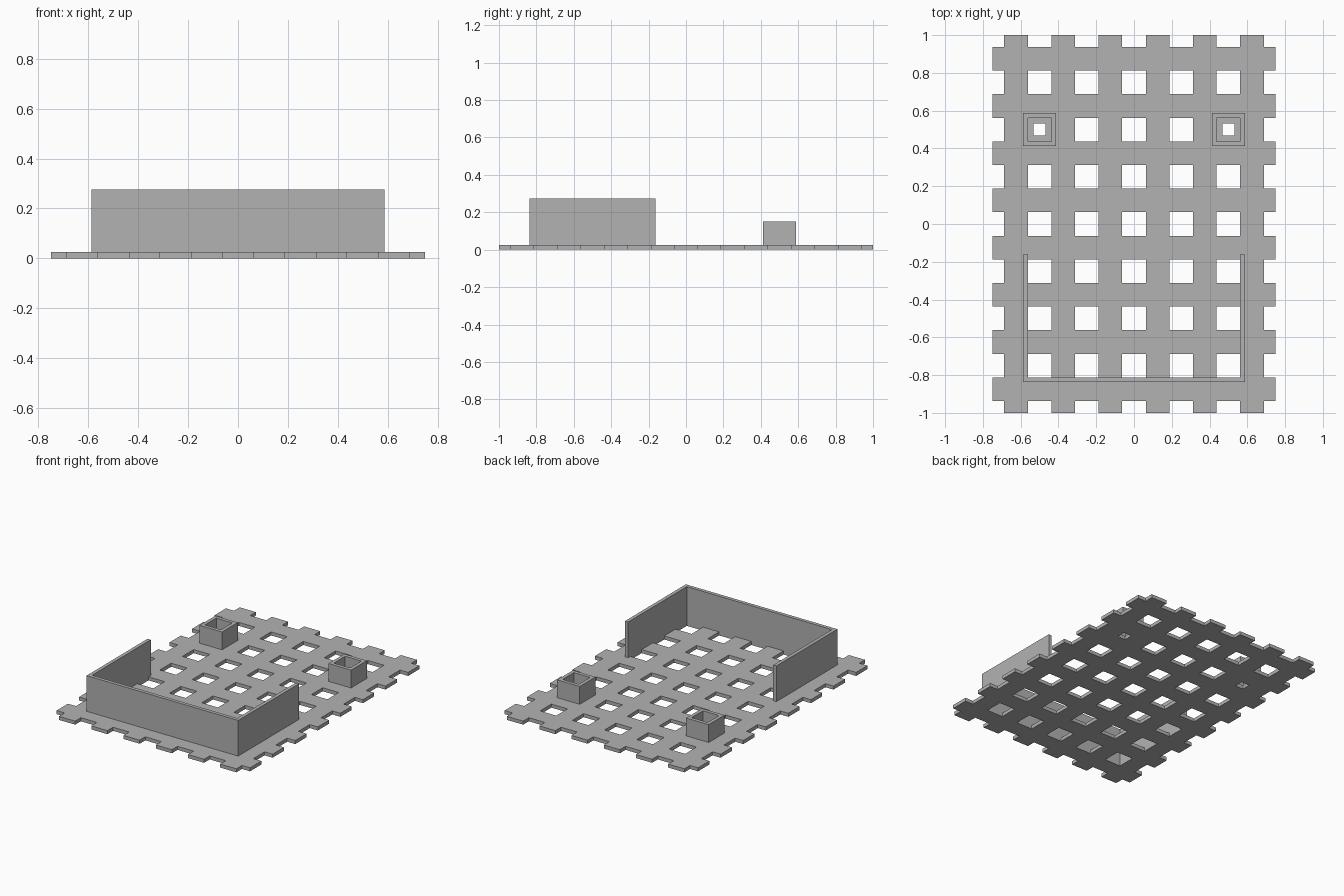
import bpy
import bmesh

default = bpy.data.objects.get("Cube")
if default:
    bpy.data.objects.remove(default, do_unlink=True)

grey = bpy.data.materials.new("plain_grey")
grey.use_nodes = True
COLOUR = (0.448, 0.448, 0.448, 1)
grey.diffuse_color = COLOUR
grey.node_tree.nodes["Principled BSDF"].inputs["Base Color"].default_value = COLOUR

PITCH = 0.125        # width of a hole and of a bar
PLATE = 0.025        # plate and wall thickness


def extruded_cells(name, xs, ys, z0, z1, solid):
    """Extrude the solid cells of a rectangular lattice from z0 to z1."""
    bm = bmesh.new()
    verts = {}

    def corner(i, j):
        if (i, j) not in verts:
            verts[i, j] = bm.verts.new((xs[i], ys[j], z0))
        return verts[i, j]

    for i in range(len(xs) - 1):
        for j in range(len(ys) - 1):
            if solid(i, j):
                bm.faces.new([corner(i, j), corner(i + 1, j),
                              corner(i + 1, j + 1), corner(i, j + 1)])
    top = bmesh.ops.extrude_face_region(bm, geom=bm.faces[:])["geom"]
    bmesh.ops.translate(bm, vec=(0, 0, z1 - z0),
                        verts=[g for g in top if isinstance(g, bmesh.types.BMVert)])
    bmesh.ops.recalc_face_normals(bm, faces=bm.faces[:])
    mesh = bpy.data.meshes.new(name)
    bm.to_mesh(mesh)
    bm.free()
    mesh.materials.append(grey)
    obj = bpy.data.objects.new(name, mesh)
    bpy.context.collection.objects.link(obj)
    return obj


def lattice(half):
    """Cell edges centred on zero, with the outer cells cut in half."""
    n = round(half / PITCH)
    inner = [(k + 0.5) * PITCH for k in range(-n, n)]
    return [-half] + inner + [half]


def square_ring(name, x, y, outer, inner, z0, z1):
    steps = (-outer, -inner, inner, outer)
    return extruded_cells(name, [x + s for s in steps], [y + s for s in steps],
                          z0, z1, lambda i, j: (i, j) != (1, 1))


# Perforated base plate with notched edges
extruded_cells("base_plate", lattice(0.75), lattice(1.0), 0, PLATE,
               lambda i, j: i % 2 or j % 2)

# Two square sockets, each with a pierced floor
for side, x in (("right", -0.5), ("left", 0.5)):
    square_ring(side + "_socket_wall", x, 0.5, 0.0875, 0.0625, PLATE, 0.15)
    square_ring(side + "_socket_floor", x, 0.5, 0.0625, 0.03125, 0, PLATE)

# U-shaped enclosure open towards the back
extruded_cells("enclosure_wall", (-0.5875, -0.5625, 0.5625, 0.5875),
               (-0.8375, -0.8125, -0.1625), PLATE, 0.275,
               lambda i, j: (i, j) != (1, 1))
